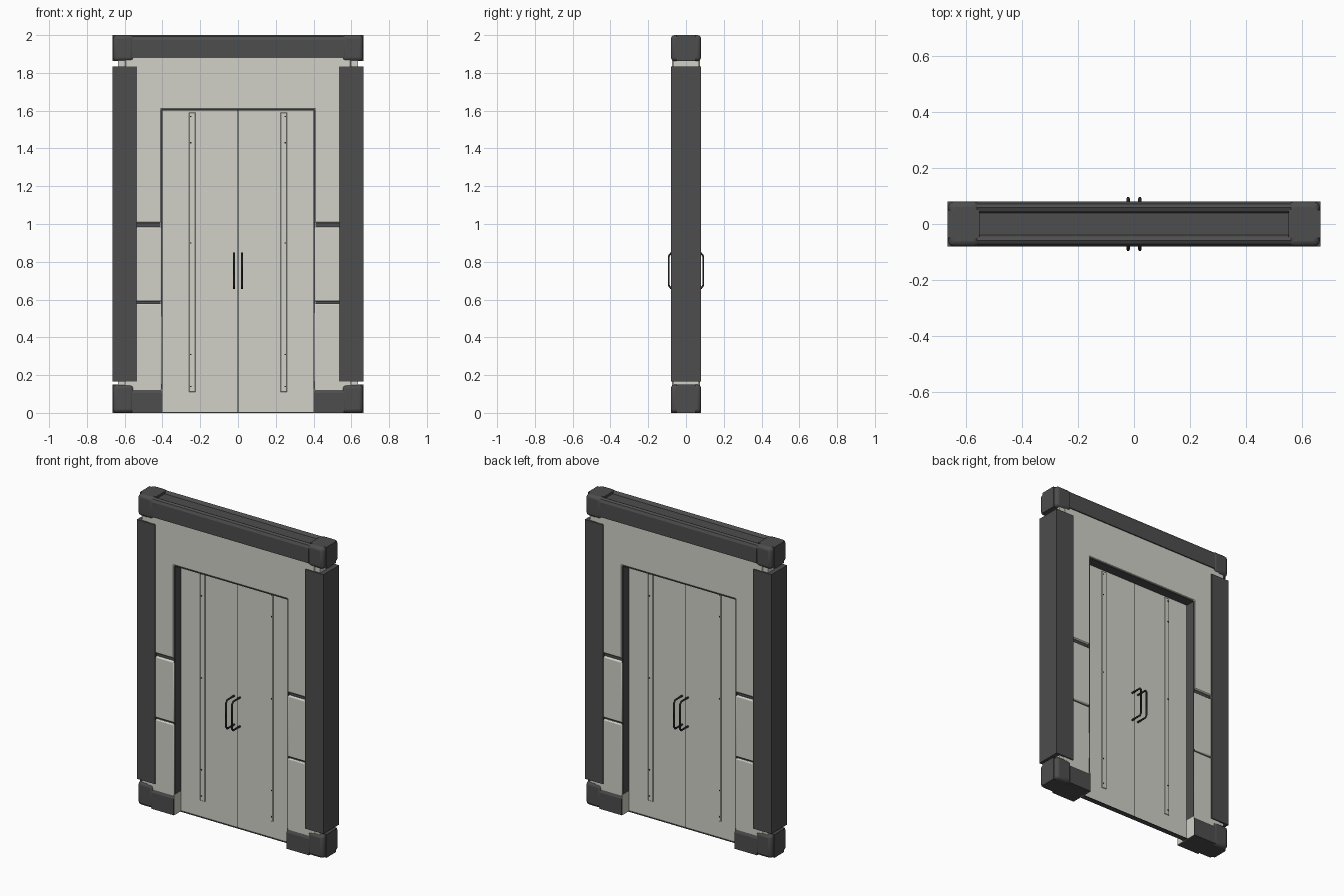
import bpy, bmesh, math
from mathutils import Vector

if "Cube" in bpy.data.objects:
    bpy.data.objects.remove(bpy.data.objects["Cube"])


def mat(name, c):
    m = bpy.data.materials.new(name)
    m.diffuse_color = (*c, 1)
    m.use_nodes = True
    m.node_tree.nodes["Principled BSDF"].inputs["Base Color"].default_value = m.diffuse_color
    return m


LIGHT = mat("pale grey panel", (0.64, 0.64, 0.58))
DARK = mat("charcoal frame", (0.075, 0.075, 0.075))
BLACK = mat("black metal", (0.02, 0.02, 0.02))


def finish(bm, name, m, bevel=0, segs=1, smooth=None):
    bmesh.ops.recalc_face_normals(bm, faces=bm.faces)
    me = bpy.data.meshes.new(name)
    bm.to_mesh(me)
    bm.free()
    me.materials.append(m)
    ob = bpy.data.objects.new(name, me)
    bpy.context.collection.objects.link(ob)
    if bevel:
        b = ob.modifiers.new("bevel", 'BEVEL')
        b.width, b.segments = bevel, segs
    if smooth:
        bpy.context.view_layer.objects.active = ob
        ob.select_set(True)
        bpy.ops.object.shade_smooth_by_angle(angle=math.radians(smooth))
        ob.select_set(False)
    return ob


def box(name, m, x, y, z, **kw):
    bm = bmesh.new()
    bmesh.ops.create_cube(bm, size=1)
    for v in bm.verts:
        v.co = [(a + b) / 2 + c * abs(b - a) for (a, b), c in zip((x, y, z), v.co)]
    return finish(bm, name, m, **kw)


def prism(name, m, pts, step, **kw):
    """Extrude a closed 3D outline along a vector."""
    bm = bmesh.new()
    f = bm.faces.new([bm.verts.new(p) for p in pts])
    r = bmesh.ops.extrude_face_region(bm, geom=[f])
    verts = [e for e in r["geom"] if isinstance(e, bmesh.types.BMVert)]
    bmesh.ops.translate(bm, verts=verts, vec=Vector(step))
    return finish(bm, name, m, **kw)


def sx(s, a, b):
    return tuple(sorted((s * a, s * b)))


W = 0.073   # half depth of the wall panels

# upper wall: an upside-down U around the doorway
u = [(-.6, 1.005), (-.405, 1.005), (-.405, 1.605), (.405, 1.605),
     (.405, 1.005), (.6, 1.005), (.6, 1.9), (-.6, 1.9)]
prism("upper_wall", LIGHT, [(x, -W, z) for x, z in u], (0, 2 * W, 0), bevel=.006)

# top beam with a shallow channel along its upper side
half = [(.08, 1.88), (.08, 1.975), (.072, 1.992), (.058, 2.0), (.047, 1.995), (.04, 1.985)]
prof = half + [(-y, z) for y, z in reversed(half)]
prism("top_beam", DARK, [(-.56, y, z) for y, z in prof], (1.12, 0, 0))

# dark lining over the doorway, threshold below
box("door_head_lining", DARK, (-.4, .4), (-.07, .07), (1.6, 1.607))
box("threshold", DARK, (-.4, .4), (-.016, .016), (0, .004))

for s, side in ((-1, "left"), (1, "right")):
    # post and wall side panels
    box(side + "_post", DARK, sx(s, .535, .665), (-.08, .08), (.165, 1.835))
    box(side + "_middle_panel", LIGHT, sx(s, .403, .6), (-W, W), (.59, .985),
        bevel=.008, segs=2, smooth=40)
    box(side + "_lower_panel", LIGHT, sx(s, .403, .6), (-W, W), (.1, .58),
        bevel=.006, segs=2, smooth=40)
    box(side + "_seam_core", DARK, sx(s, .41, .59), (-.06, .06), (.12, 1.1))
    box(side + "_door_jamb", DARK, sx(s, .4, .408), (-.07, .07), (.13, 1.605))
    # bottom beam with rounded shoulders and a pale end cap
    foot = [(.08, 0), (.08, .105), (.073, .122), (.06, .13)]
    foot = foot + [(-y, z) for y, z in reversed(foot)]
    prism(side + "_bottom_beam", DARK, [(s * .402, y, z) for y, z in foot], (s * .16, 0, 0))
    box(side + "_beam_end_cap", LIGHT, sx(s, .4, .404), (-.075, .075), (0, .13))

    # corner joints: core block, pale collar and rounded front and back lobes
    for z0, z1, c0, c1, lvl in ((0, .15, .14, .17, "bottom"), (1.862, 2.0, 1.83, 1.87, "top")):
        n = f"{side}_{lvl}_corner"
        box(n + "_core", DARK, sx(s, .55, .665), (-.05, .05), (z0, z1))
        box(n + "_collar", LIGHT, sx(s, .55, .635), (-.07, .07), (c0, c1))
        for t in (-1, 1):
            box(f"{n}_lobe_{'front' if t < 0 else 'back'}", DARK, sx(s, .55, .662),
                sx(t, .001, .08), (z0, z1), bevel=.02, segs=3, smooth=40)

    # door leaf with reinforcing strips, bolts and handles on both faces
    box(side + "_door", LIGHT, sx(s, .002, .4), (-.009, .009), (.003, 1.6))
    for t, face in ((-1, "front"), (1, "back")):
        box(f"{side}_{face}_strip", LIGHT, sx(s, .225, .26), sx(t, .009, .015), (.11, 1.59),
            bevel=.002)
        for z in (.14, .31, .9, 1.43, 1.57):
            box(f"{side}_{face}_bolt", BLACK, sx(s, .247, .253), sx(t, .014, .018),
                (z - .003, z + .003))
        cu = bpy.data.curves.new(f"{side}_{face}_handle", 'CURVE')
        cu.dimensions = '3D'
        cu.bevel_depth, cu.bevel_resolution = .006, 1
        cu.use_fill_caps = True
        path = [(.008, .66), (.08, .66), (.091, .675), (.091, .83), (.08, .845), (.008, .845)]
        sp = cu.splines.new('POLY')
        sp.points.add(len(path) - 1)
        for p, (y, z) in zip(sp.points, path):
            p.co = (s * .021, t * y, z, 1)
        cu.materials.append(BLACK)
        bpy.context.collection.objects.link(bpy.data.objects.new(cu.name, cu))

# thin dark seam between the door leaves
box("door_seam", BLACK, (-.002, .002), (-.007, .007), (.003, 1.6))
